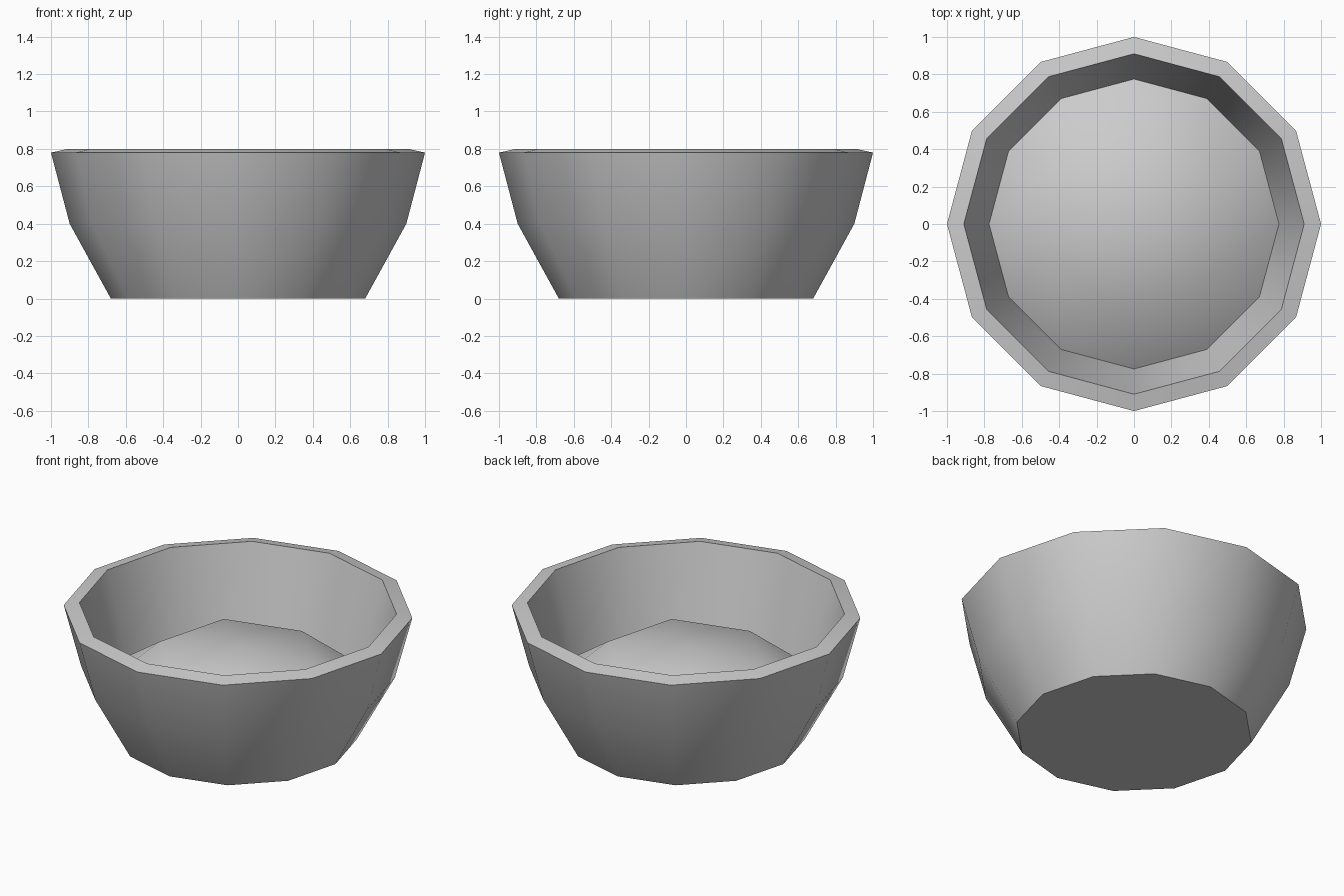
import bpy
import bmesh
import math

cube = bpy.data.objects.get("Cube")
if cube:
    bpy.data.objects.remove(cube, do_unlink=True)

SIDES = 12

# Single flat grey
grey = bpy.data.materials.new("light_grey")
grey.use_nodes = True
colour = (0.6, 0.6, 0.6, 1)
grey.diffuse_color = colour
grey.node_tree.nodes["Principled BSDF"].inputs["Base Color"].default_value = colour


def ring(bm, radius, z, count=SIDES, turn=0.0):
    """Add a horizontal ring of vertices."""
    step = math.tau / count
    return [bm.verts.new((radius * math.cos(i * step + turn),
                          radius * math.sin(i * step + turn), z))
            for i in range(count)]


def finish(bm, name):
    """Turn the bmesh into a smooth-shaded object with sharp creases."""
    mesh = bpy.data.meshes.new(name)
    bm.to_mesh(mesh)
    bm.free()
    mesh.materials.append(grey)
    obj = bpy.data.objects.new(name, mesh)
    bpy.context.collection.objects.link(obj)
    bpy.ops.object.select_all(action='DESELECT')
    obj.select_set(True)
    bpy.context.view_layer.objects.active = obj
    bpy.ops.object.shade_smooth_by_angle(angle=math.radians(35))
    return obj


# Bowl: base, flared wall, slanted rim and inner wall
bm = bmesh.new()
profile = [(0.68, 0), (0.90, 0.40), (1.0, 0.78), (0.91, 0.80), (0.775, 0.29)]
rings = [ring(bm, r, z) for r, z in profile]
for low, high in zip(rings, rings[1:]):
    for i in range(SIDES):
        j = (i + 1) % SIDES
        bm.faces.new((low[i], low[j], high[j], high[i]))
bm.faces.new(reversed(rings[0]))
finish(bm, "bowl")

# Filling: a hexagonal mound rising from the inner wall to a low peak
bm = bmesh.new()
edge = ring(bm, 0.775, 0.29)
crown = ring(bm, 0.475, 0.515, 6, math.radians(15))
peak = bm.verts.new((0, 0, 0.56))
for i in range(6):
    a, b = crown[i], crown[(i + 1) % 6]
    e0, e1, e2 = (edge[(2 * i + k) % SIDES] for k in range(3))
    bm.faces.new((a, e0, e1))
    bm.faces.new((a, e1, e2, b))
    bm.faces.new((a, b, peak))
finish(bm, "filling")
